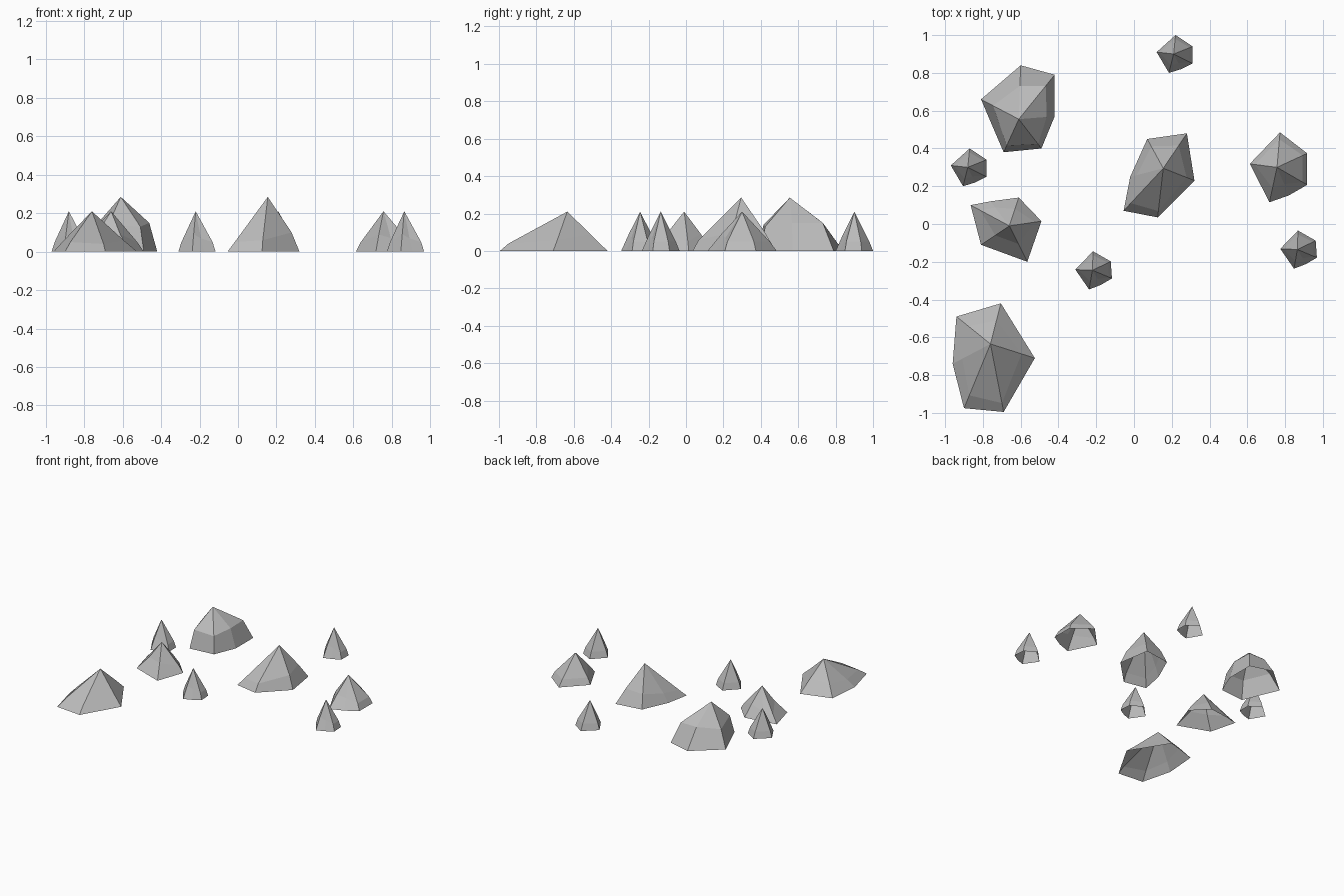
import bpy
import bmesh
from math import cos, sin, radians

default_cube = bpy.data.objects.get("Cube")
if default_cube:
    bpy.data.objects.remove(default_cube, do_unlink=True)

# Single stone colour
stone = bpy.data.materials.new("stone_grey")
stone.use_nodes = True
stone.diffuse_color = (0.5, 0.5, 0.5, 1)
stone.node_tree.nodes["Principled BSDF"].inputs["Base Color"].default_value = stone.diffuse_color


def build_rock(name, apex, corners, scale=(1, 1), turn=0):
    """Open-bottomed faceted rock: foot ring, shoulder ring and peak.
    Each corner is (x, y, shoulder fraction, shoulder height), relative to the peak."""
    c, s = cos(radians(turn)), sin(radians(turn))
    bm = bmesh.new()
    peak = bm.verts.new((0, 0, apex[2]))
    foot, shoulder = [], []
    for x, y, fraction, height in corners:
        x, y = (x * c - y * s) * scale[0], (x * s + y * c) * scale[1]
        foot.append(bm.verts.new((x, y, 0)))
        shoulder.append(bm.verts.new((x * fraction, y * fraction, height)))
    count = len(corners)
    for i in range(count):
        j = (i + 1) % count
        bm.faces.new((foot[i], foot[j], shoulder[j], shoulder[i]))
        bm.faces.new((shoulder[i], shoulder[j], peak))
    bmesh.ops.recalc_face_normals(bm, faces=bm.faces)
    if sum(f.normal.z for f in bm.faces) < 0:
        bmesh.ops.reverse_faces(bm, faces=bm.faces)
    mesh = bpy.data.meshes.new(name)
    bm.to_mesh(mesh)
    bm.free()
    mesh.materials.append(stone)
    rock = bpy.data.objects.new(name, mesh)
    rock.location = (apex[0], apex[1], 0)
    bpy.context.collection.objects.link(rock)
    return rock


# Small pointed rock, shared by five stones
pointed = [
    (-.09, .01, .82, .05), (.01, .1, .8, .05), (.1, .04, .85, .05),
    (.1, -.05, .85, .05), (.04, -.08, .6, .07), (-.025, -.1, .6, .09),
]
build_rock("small_rock_back", (.21, .9, .21), pointed)
build_rock("small_rock_right", (-.88, .3, .21), pointed)
build_rock("small_rock_front", (-.22, -.245, .21), pointed, turn=4)
build_rock("small_rock_left", (.865, -.135, .21), pointed, turn=4)
build_rock("medium_rock_left", (.757, .3, .21), pointed, scale=(1.6, 1.85))

# Tall boulder at the back
build_rock("tall_boulder_back", (-.61, .555, .285), [
    (-.2, .105, .68, .13), (.01, .285, .62, .15), (.19, .235, .75, .15),
    (.19, .015, .78, .15), (.12, -.155, .85, .13), (-.08, -.175, .8, .14),
])

# Tall boulder in the middle
build_rock("tall_boulder_middle", (.155, .295, .285), [
    (-.21, -.225, .82, .05), (-.175, -.045, .8, .07), (-.085, .155, .75, .1),
    (.125, .185, .65, .11), (.165, -.065, .75, .1), (-.03, -.26, .87, .06),
])

# Low rock on the right
build_rock("low_rock_right", (-.66, -.01, .21), [
    (-.205, .11, .75, .05), (-.1, .13, .75, .06), (.05, .15, .6, .09),
    (.17, .025, .8, .05), (.095, -.19, .5, .09), (-.15, -.1, .5, .09),
])

# Long boulder at the front
build_rock("long_boulder_front", (-.76, -.635, .21), [
    (-.18, .145, .65, .08), (.055, .215, .58, .09), (.235, -.075, .7, .06),
    (.07, -.36, .87, .04), (-.14, -.34, .8, .05), (-.2, -.105, .75, .055),
])
